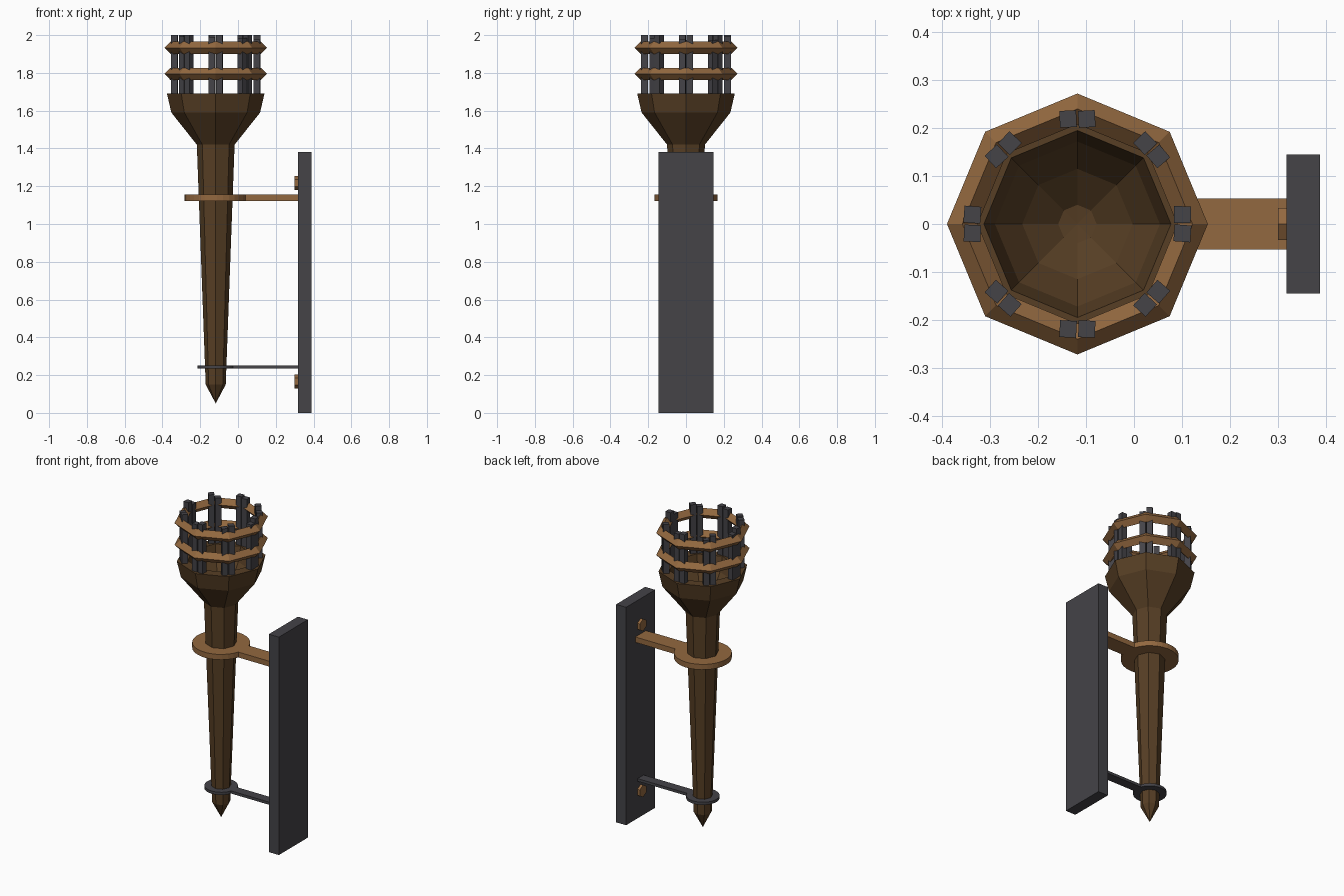
import bpy, bmesh, math, random
from math import cos, sin, pi
from mathutils import Matrix

random.seed(4)
CX = -0.118          # torch axis
WALL_X = 0.318       # front of the wall plate

if "Cube" in bpy.data.objects:
    bpy.data.objects.remove(bpy.data.objects["Cube"], do_unlink=True)


def material(name, rgb):
    m = bpy.data.materials.new(name)
    m.use_nodes = True
    m.diffuse_color = (*rgb, 1)
    m.node_tree.nodes["Principled BSDF"].inputs["Base Color"].default_value = (*rgb, 1)
    return m


dark_wood = material("dark wood", (0.095, 0.049, 0.018))
bronze = material("bronze brown", (0.29, 0.138, 0.05))
iron = material("dark iron", (0.058, 0.056, 0.064))


def finish(name, bm, mat):
    bmesh.ops.recalc_face_normals(bm, faces=bm.faces)
    me = bpy.data.meshes.new(name)
    bm.to_mesh(me)
    bm.free()
    me.materials.append(mat)
    ob = bpy.data.objects.new(name, me)
    bpy.context.collection.objects.link(ob)
    return ob


def lathe(name, profile, mat, closed=False, sides=8):
    """Revolve (radius, z) points round the torch axis."""
    bm = bmesh.new()
    rings = []
    for r, z in profile:
        count = sides if r > 0 else 1
        rings.append([bm.verts.new((CX + r * cos(2 * pi * i / sides),
                                    r * sin(2 * pi * i / sides), z))
                      for i in range(count)])
    pairs = list(zip(rings, rings[1:]))
    if closed:
        pairs.append((rings[-1], rings[0]))
    for a, b in pairs:
        for i in range(sides):
            j = (i + 1) % sides
            quad = [a[i % len(a)], a[j % len(a)], b[j % len(b)], b[i % len(b)]]
            bm.faces.new(list(dict.fromkeys(quad)))
    return finish(name, bm, mat)


def box(bm, size, matrix):
    bmesh.ops.create_cube(bm, size=1, matrix=matrix @ Matrix.Diagonal((*size, 1)))


def bracket(name, radius, half_width, z, height, mat):
    """Round collar and straight arm as one extruded keyhole outline."""
    a = math.asin(half_width / radius)
    n = 28
    pts = [(CX + radius * cos(t), radius * sin(t))
           for t in (a + (2 * pi - 2 * a) * i / n for i in range(n + 1))]
    pts += [(WALL_X + 0.005, -half_width), (WALL_X + 0.005, half_width)]
    bm = bmesh.new()
    face = bm.faces.new([bm.verts.new((x, y, z - height / 2)) for x, y in pts])
    top = bmesh.ops.extrude_face_region(bm, geom=[face])["geom"]
    bmesh.ops.translate(bm, vec=(0, 0, height),
                        verts=[v for v in top if isinstance(v, bmesh.types.BMVert)])
    return finish(name, bm, mat)


# Tapered shaft flaring into a hollow bowl
lathe("shaft_and_bowl", [
    (0, 0.05), (0.053, 0.15), (0.1, 1.42), (0.235, 1.59), (0.258, 1.69),
    (0.195, 1.69), (0.172, 1.6), (0.115, 1.52), (0.04, 1.46), (0, 1.455)], dark_wood)

# Diamond-section hoops
for label, z in (("lower", 1.795), ("upper", 1.933)):
    lathe(label + "_hoop", [(0.272, z), (0.24, z + 0.032), (0.208, z), (0.24, z - 0.032)],
          bronze, closed=True)

# Pairs of slightly uneven upright bars
bm = bmesh.new()
for k in range(8):
    for side in (-1, 1):
        top = 2.0 if side > 0 else random.uniform(1.97, 1.995)
        base = 1.68
        box(bm, (0.035, 0.035, top - base),
            Matrix.Translation((CX, 0, (top + base) / 2))
            @ Matrix.Rotation(k * pi / 4, 4, "Z")
            @ Matrix.Translation((0.219, side * 0.0195, 0))
            @ Matrix.Rotation(random.uniform(-0.09, 0.09), 4, "Z"))
finish("basket_bars", bm, iron)

# Brackets
bracket("upper_bracket", 0.166, 0.053, 1.14, 0.034, bronze)
bracket("lower_bracket", 0.096, 0.03, 0.243, 0.017, iron)

# Wall plate
bm = bmesh.new()
box(bm, (0.07, 0.29, 1.38), Matrix.Translation((WALL_X + 0.035, 0, 0.69)))
finish("wall_plate", bm, iron)

# Hexagonal bolt heads
for label, z in (("upper", 1.217), ("lower", 0.166)):
    bm = bmesh.new()
    bmesh.ops.create_cone(bm, cap_ends=True, segments=6, radius1=0.038, radius2=0.038,
                          depth=0.022, matrix=Matrix.Translation((WALL_X - 0.007, 0, z))
                          @ Matrix.Rotation(pi / 2, 4, "Y"))
    # stand the hexagon on a point
    ys = max(v.co.y for v in bm.verts)
    if ys > 0.036:
        bmesh.ops.rotate(bm, verts=bm.verts, cent=(WALL_X, 0, z),
                         matrix=Matrix.Rotation(pi / 6, 3, "X"))
    finish(label + "_bolt", bm, bronze)
